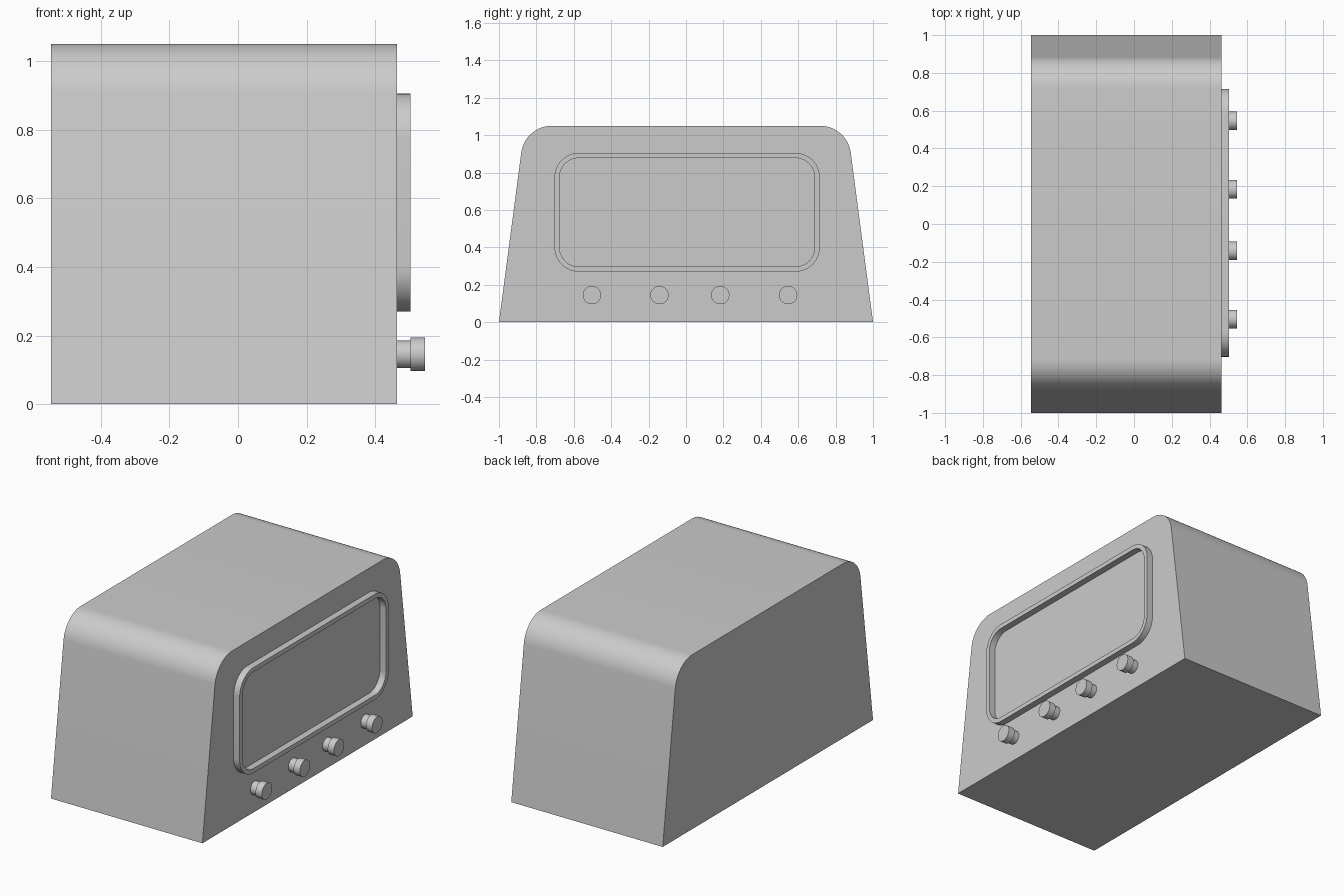
import bpy
import bmesh
from math import sin, cos, tan, pi
from mathutils import Vector, Matrix

if "Cube" in bpy.data.objects:
    bpy.data.objects.remove(bpy.data.objects["Cube"])

# One plain grey for the whole model
grey = bpy.data.materials.new("plain_grey")
grey.use_nodes = True
colour = (0.6, 0.6, 0.6, 1)
grey.diffuse_color = colour
grey.node_tree.nodes["Principled BSDF"].inputs["Base Color"].default_value = colour


def fillet(corners, steps=12):
    """Round a closed outline of (y, z, radius) corners."""
    pts = []
    for i, (y, z, r) in enumerate(corners):
        p = Vector((y, z))
        if r == 0:
            pts.append(p)
            continue
        a = (Vector(corners[i - 1][:2]) - p).normalized()
        b = (Vector(corners[(i + 1) % len(corners)][:2]) - p).normalized()
        half = a.angle(b) / 2
        centre = p + (a + b).normalized() * r / sin(half)
        start = p + a * r / tan(half) - centre
        end = p + b * r / tan(half) - centre
        sweep = start.angle(end)
        for k in range(steps + 1):
            t = k / steps
            pts.append(centre + (start * sin((1 - t) * sweep) + end * sin(t * sweep)) / sin(sweep))
    return pts


def finish(name, bm):
    bmesh.ops.recalc_face_normals(bm, faces=bm.faces)
    mesh = bpy.data.meshes.new(name)
    bm.to_mesh(mesh)
    bm.free()
    obj = bpy.data.objects.new(name, mesh)
    bpy.context.collection.objects.link(obj)
    mesh.materials.append(grey)
    bpy.ops.object.select_all(action='DESELECT')
    obj.select_set(True)
    bpy.context.view_layer.objects.active = obj
    bpy.ops.object.shade_smooth_by_angle(angle=pi / 6)
    return obj


def ring(bm, pts, x):
    return [bm.verts.new((x, p.x, p.y)) for p in pts]


def bridge(bm, a, b):
    for i in range(len(a)):
        j = (i + 1) % len(a)
        bm.faces.new((a[i], a[j], b[j], b[i]))


BACK, FACE, RIM, TIP = -0.545, 0.463, 0.503, 0.545

# Cabinet: tapered profile with rounded shoulders
outline = fillet([(-1, 0, 0), (1, 0, 0), (0.862, 1.05, 0.165), (-0.862, 1.05, 0.165)], 16)
bm = bmesh.new()
rear, front = ring(bm, outline, BACK), ring(bm, outline, FACE)
bridge(bm, rear, front)
bm.faces.new(rear)
bm.faces.new(front)
finish("cabinet", bm)


def rounded_rect(inset):
    y0, y1, z0, z1 = -0.703 + inset, 0.715 - inset, 0.27 + inset, 0.905 - inset
    r = 0.13 - inset
    return fillet([(y0, z0, r), (y1, z0, r), (y1, z1, r), (y0, z1, r)])


# Raised frame around the dial panel
bm = bmesh.new()
outer, inner = rounded_rect(0), rounded_rect(0.027)
loops = [ring(bm, p, x) for p, x in ((outer, FACE), (outer, RIM), (inner, RIM), (inner, FACE))]
for i in range(4):
    bridge(bm, loops[i], loops[(i + 1) % 4])
finish("dial_frame", bm)

# Control knobs: narrow shaft and wider cap
for n, y in enumerate((-0.503, -0.142, 0.183, 0.546), 1):
    for part, r, x0, x1 in (("shaft", 0.04, FACE, RIM), ("cap", 0.049, RIM, TIP)):
        bm = bmesh.new()
        place = Matrix.Translation(((x0 + x1) / 2, y, 0.145)) @ Matrix.Rotation(pi / 2, 4, 'Y')
        bmesh.ops.create_cone(bm, cap_ends=True, segments=48, radius1=r, radius2=r,
                              depth=x1 - x0, matrix=place)
        finish(f"knob_{part}_{n}", bm)
